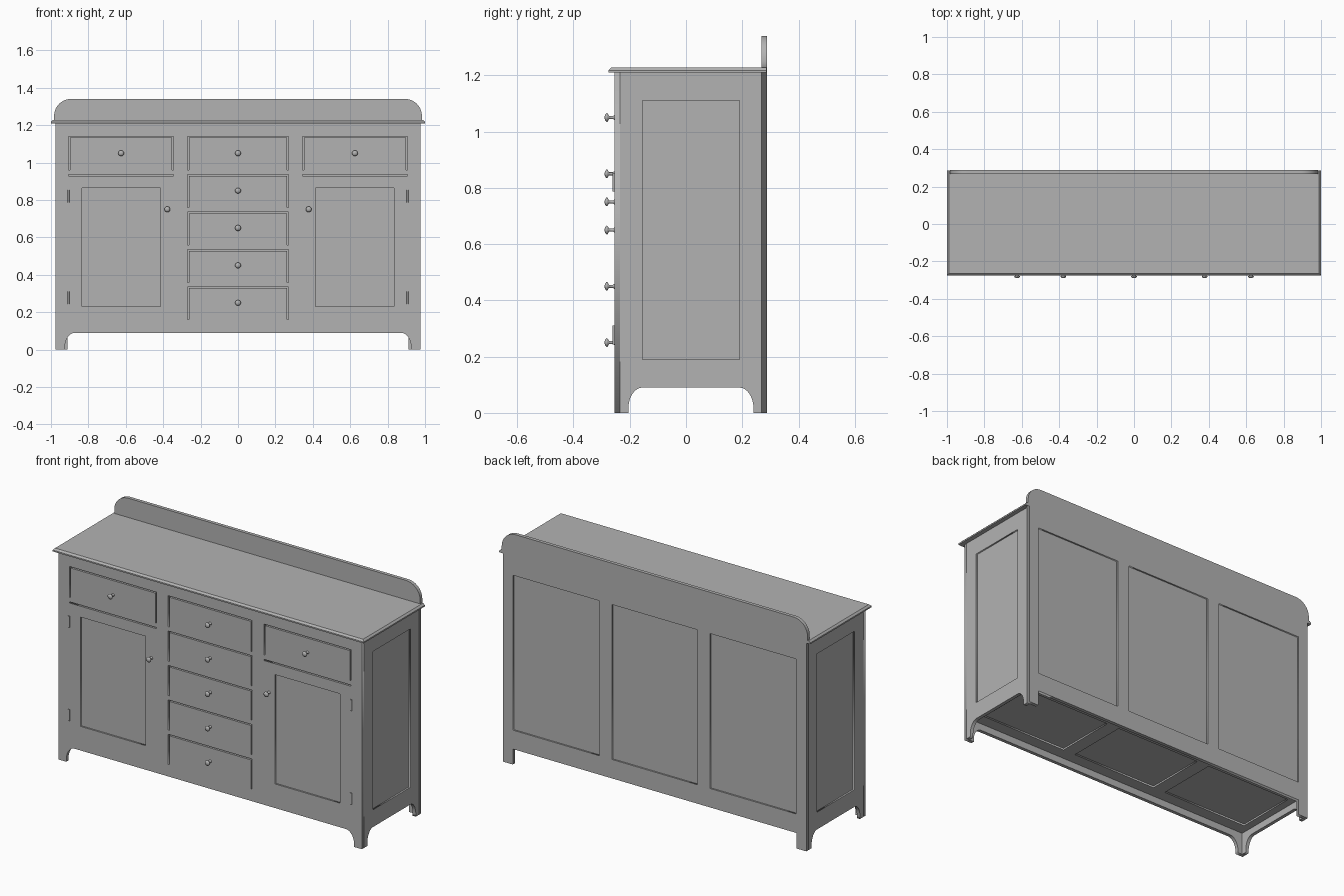
import bpy, bmesh, math
from mathutils import Matrix

cube = bpy.data.objects.get("Cube")
if cube:
    bpy.data.objects.remove(cube, do_unlink=True)

paint = bpy.data.materials.new("plain grey")
paint.use_nodes = True
grey = (0.45, 0.45, 0.45, 1)
paint.diffuse_color = grey
paint.node_tree.nodes["Principled BSDF"].inputs["Base Color"].default_value = grey

T = 0.02                      # board thickness
FRONT, BACK = -0.255, 0.288   # outer faces of the carcass
W = 0.975                     # half width of the carcass
RAIL = 0.09                   # height of the foot openings
RECESS = 0.009
TURN = {"y": Matrix.Rotation(math.pi / 2, 4, "X"),
        "x": Matrix.Rotation(math.pi / 2, 4, "Z") @ Matrix.Rotation(math.pi / 2, 4, "X"),
        "z": Matrix.Identity(4)}


def finish(name, bm):
    bmesh.ops.recalc_face_normals(bm, faces=bm.faces[:])
    mesh = bpy.data.meshes.new(name)
    bm.to_mesh(mesh)
    bm.free()
    mesh.materials.append(paint)
    obj = bpy.data.objects.new(name, mesh)
    bpy.context.collection.objects.link(obj)
    return obj


def box(name, x0, x1, y0, y1, z0, z1):
    bm = bmesh.new()
    bmesh.ops.create_cube(bm, size=1)
    for v in bm.verts:
        v.co.x = x1 if v.co.x > 0 else x0
        v.co.y = y1 if v.co.y > 0 else y0
        v.co.z = z1 if v.co.z > 0 else z0
    return finish(name, bm)


def rect(u0, u1, v0, v1):
    return [(u0, v0), (u1, v0), (u1, v1), (u0, v1)]


def board(name, axis, lo, hi, outline, holes=()):
    """Flat board with openings, spanning lo..hi along the axis."""
    curve = bpy.data.curves.new(name, "CURVE")
    curve.dimensions = "2D"
    curve.fill_mode = "BOTH"
    curve.extrude = (hi - lo) / 2
    for loop in [outline, *holes]:
        spline = curve.splines.new("POLY")
        spline.points.add(len(loop) - 1)
        for p, (u, v) in zip(spline.points, loop):
            p.co = (u, v, 0, 1)
        spline.use_cyclic_u = True
    temp = bpy.data.objects.new(name, curve)
    mesh = bpy.data.meshes.new_from_object(temp)
    bm = bmesh.new()
    bm.from_mesh(mesh)
    bpy.data.objects.remove(temp)
    bpy.data.curves.remove(curve)
    bpy.data.meshes.remove(mesh)
    bmesh.ops.remove_doubles(bm, verts=bm.verts[:], dist=1e-5)
    mid = (lo + hi) / 2
    shift = [mid if a == axis else 0 for a in "xyz"]
    bm.transform(Matrix.Translation(shift) @ TURN[axis])
    return finish(name, bm)


def arch(u_foot, u_rail, steps=8):
    """Rounded corner from the foot up to the rail."""
    low = 0.015
    pts = [(u_foot, 0)]
    for i in range(steps + 1):
        a = math.pi / 2 * i / steps
        pts.append((u_rail + (u_foot - u_rail) * math.cos(a),
                    low + (RAIL - low) * math.sin(a)))
    return pts


def footed(u0, u1, left, right, top):
    return [(u0, 0), *left, *reversed(right), (u1, 0), *top]


# Openings of the front
HALF, IN, OUT = 0.27, 0.345, 0.905
GAP = 0.007
drawers = [(-HALF, HALF, 0.16 + 0.2 * i, 0.335 + 0.2 * i) for i in range(4)]
drawers += [(-HALF, HALF, 0.96, 1.14), (IN, OUT, 0.96, 1.14), (-OUT, -IN, 0.96, 1.14)]
doors = [(IN, OUT, 0.16, 0.935), (-OUT, -IN, 0.16, 0.935)]

# Front frame
left, right = arch(-0.925, -0.872), arch(0.925, 0.872)
board("front_frame", "y", FRONT, FRONT + T,
      footed(-W, W, left, right, [(W, 1.21), (-W, 1.21)]),
      [rect(*o) for o in drawers + doors])

# Drawers stand on the rails with a gap at the top and sides
for i, (x0, x1, z0, z1) in enumerate(drawers):
    box(f"drawer_{i + 1}", x0 + GAP, x1 - GAP, FRONT, FRONT + 0.3, z0, z1 - GAP)

# Doors with sunk panels
for side, (x0, x1, z0, z1) in zip(("left", "right"), doors):
    b = 0.07
    hole = (x0 + b, x1 - b, z0 + b, z1 - b)
    board(f"door_frame_{side}", "y", FRONT, FRONT + T, rect(x0, x1, z0, z1 - GAP), [rect(*hole)])
    box(f"door_panel_{side}", hole[0], hole[1], FRONT + RECESS, FRONT + T, hole[2], hole[3])

# Sides with sunk panels
for side, s in (("left", 1), ("right", -1)):
    lo, hi = sorted((s * (W - T), s * W))
    y0, y1 = FRONT + T, BACK - T
    outline = footed(y0, y1, arch(-0.205, -0.155), arch(0.24, 0.19), [(y1, 1.21), (y0, 1.21)])
    hole = (-0.155, 0.19, 0.19, 1.11)
    board(f"side_frame_{side}", "x", lo, hi, outline, [rect(*hole)])
    lo, hi = sorted((s * (W - T), s * (W - RECESS)))
    box(f"side_panel_{side}", lo, hi, *hole)

# Back with three sunk panels and a rounded upstand
bays = [(-0.91, -0.355), (-0.275, 0.275), (0.355, 0.91)]
S, TOP, R = 0.983, 1.34, 0.09
corner = [(S - R + R * math.cos(a), TOP - R + R * math.sin(a))
          for a in (math.pi / 2 * i / 12 for i in range(13))]
top = [(W, 1.21), (S, 1.21), *corner]
top += [(-u, v) for u, v in reversed(top)]
board("back_frame", "y", BACK - T, BACK,
      footed(-W, W, [(-0.912, 0), (-0.912, RAIL)], [(0.912, 0), (0.912, RAIL)], top),
      [rect(a, b, 0.2, 1.1) for a, b in bays])
for i, (a, b) in enumerate(bays):
    box(f"back_panel_{i + 1}", a, b, BACK - T, BACK - RECESS, 0.2, 1.1)

# Floor with three sunk panels
F = 0.13
board("floor_frame", "z", F, F + T, rect(T - W, W - T, FRONT + T, BACK - T),
      [rect(a, b, -0.165, 0.2) for a, b in bays])
for i, (a, b) in enumerate(bays):
    box(f"floor_panel_{i + 1}", a, b, -0.165, 0.2, F + RECESS, F + T)

# Worktop with chamfered upper front and side edges
worktop = box("worktop", -1, 1, -0.275, BACK - 0.001, 1.21, 1.228)
bm = bmesh.new()
bm.from_mesh(worktop.data)
edges = [e for e in bm.edges if all(v.co.z > 1.22 for v in e.verts)
         and any(v.co.y < 0 for v in e.verts)]
bmesh.ops.bevel(bm, geom=edges, offset=0.01, segments=1, affect="EDGES")
bm.to_mesh(worktop.data)
bm.free()

# Turned knobs
KNOB = [(0.009, 0), (0.0055, 0.004), (0.0055, 0.019), (0.015, 0.024),
        (0.0155, 0.028), (0.009, 0.033), (0, 0.035)]
spots = [(0, 0.25 + 0.2 * i) for i in range(5)]
spots += [(s * x, z) for s in (-1, 1) for x, z in ((0.625, 1.05), (0.378, 0.75))]
for i, (x, z) in enumerate(spots):
    bm = bmesh.new()
    verts = [bm.verts.new((r, -d, 0)) for r, d in KNOB]
    prof = [bm.edges.new(pair) for pair in zip(verts, verts[1:])]
    bmesh.ops.spin(bm, geom=verts + prof, cent=(0, 0, 0), axis=(0, 1, 0),
                   angle=2 * math.pi, steps=20)
    bmesh.ops.remove_doubles(bm, verts=bm.verts[:], dist=1e-5)
    bm.transform(Matrix.Translation((x, FRONT, z)))
    knob = finish(f"knob_{i + 1}", bm)
    knob.data.shade_smooth()

# Hinge barrels on the outer door edges
for side, s in (("left", 1), ("right", -1)):
    for place, z in (("lower", 0.277), ("upper", 0.82)):
        bm = bmesh.new()
        bmesh.ops.create_cone(bm, cap_ends=True, segments=12, radius1=0.005,
                              radius2=0.005, depth=0.066)
        bm.transform(Matrix.Translation((s * 0.907, FRONT - 0.002, z)))
        finish(f"hinge_{place}_{side}", bm)
